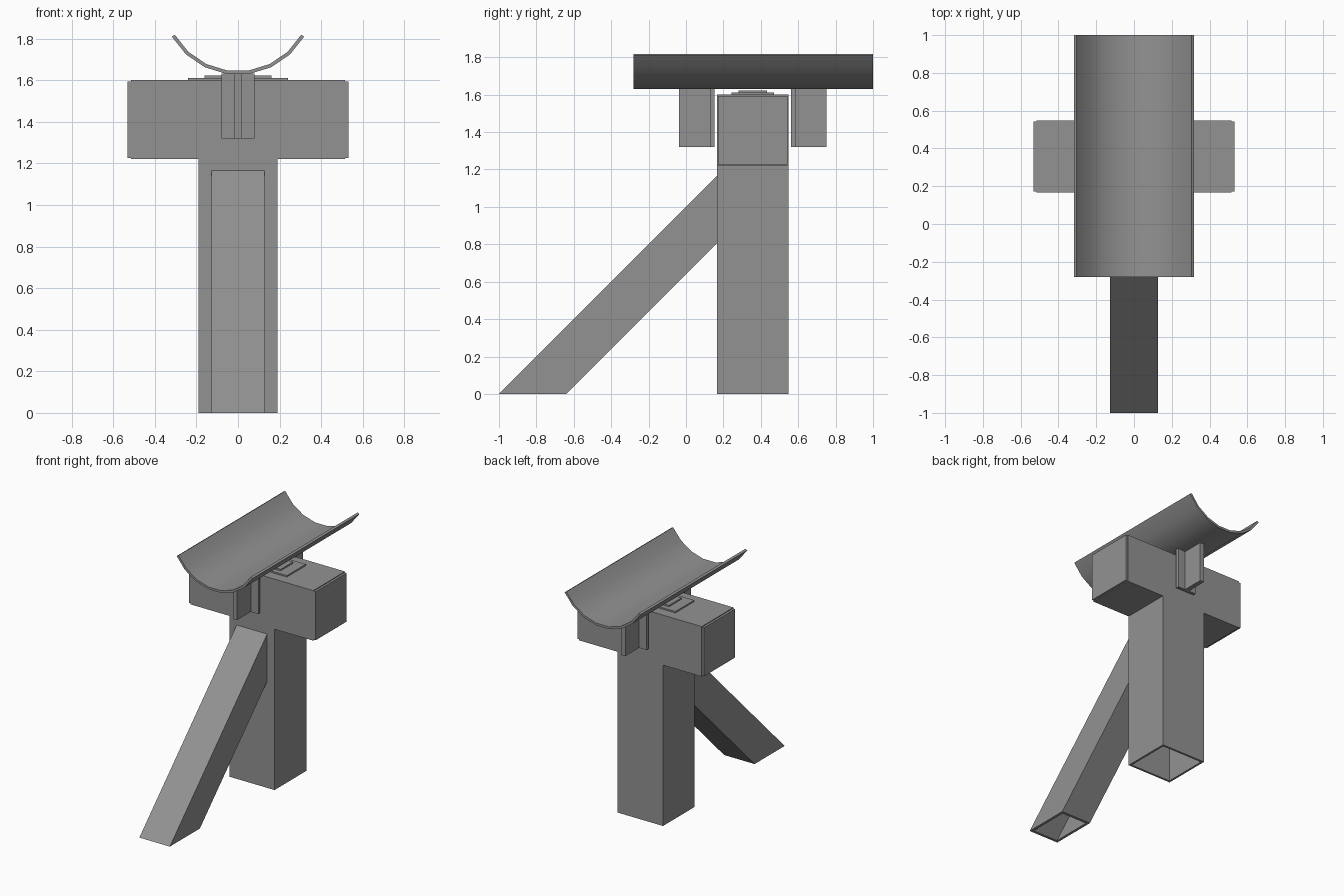
import bpy, bmesh
from math import sin, cos, radians
from mathutils import Vector as V

if "Cube" in bpy.data.objects:
    bpy.data.objects.remove(bpy.data.objects["Cube"])

YC = 0.357  # centre line of post and beam

steel = bpy.data.materials.new("dark_steel")
steel.diffuse_color = (0.29, 0.29, 0.29, 1)
steel.use_nodes = True
steel.node_tree.nodes["Principled BSDF"].inputs["Base Color"].default_value = steel.diffuse_color


def finish(name, bm):
    bmesh.ops.recalc_face_normals(bm, faces=bm.faces)
    me = bpy.data.meshes.new(name)
    bm.to_mesh(me)
    bm.free()
    me.materials.append(steel)
    ob = bpy.data.objects.new(name, me)
    bpy.context.collection.objects.link(ob)
    return ob


def box(name, x0, x1, y0, y1, z0, z1):
    bm = bmesh.new()
    bmesh.ops.create_cube(bm, size=1)
    for v in bm.verts:
        v.co = V(((x0 + x1) / 2 + v.co.x * (x1 - x0),
                  (y0 + y1) / 2 + v.co.y * (y1 - y0),
                  (z0 + z1) / 2 + v.co.z * (z1 - z0)))
    return finish(name, bm)


def tube(name, ends, wall):
    """Hollow rectangular tube; each end is (centre, half vector u, half vector v)."""
    bm = bmesh.new()
    rings = []
    for c, u, v in ends:
        c, u, v = V(c), V(u), V(v)
        for inset in (0, wall):
            su = 1 - inset / u.length
            sv = 1 - inset / v.length
            rings.append([bm.verts.new(c + u * su * a + v * sv * b)
                          for a, b in ((-1, -1), (1, -1), (1, 1), (-1, 1))])
    o0, i0, o1, i1 = rings
    for a, b in ((o0, o1), (o1, i1), (i1, i0), (i0, o0)):
        for k in range(4):
            n = (k + 1) % 4
            bm.faces.new((a[k], a[n], b[n], b[k]))
    return finish(name, bm)


def extrude_y(name, profile, y0, y1):
    """Closed solid from an x-z profile."""
    bm = bmesh.new()
    a, b = ([bm.verts.new((x, y, z)) for x, z in profile] for y in (y0, y1))
    bm.faces.new(a)
    bm.faces.new(b[::-1])
    for k in range(len(a)):
        bm.faces.new((a[k - 1], a[k], b[k], b[k - 1]))
    return finish(name, bm)


# Upright post and cross beam
H = 0.19
tube("post", [((0, YC, 0), (H, 0, 0), (0, H, 0)),
              ((0, YC, 1.22), (H, 0, 0), (0, H, 0))], 0.016)
tube("cross_beam", [((-0.515, YC, 1.41), (0, H, 0), (0, 0, H)),
                    ((0.515, YC, 1.41), (0, H, 0), (0, 0, H))], 0.016)

# Beam end caps
for side, s in (("left", -1), ("right", 1)):
    xs = sorted((s * 0.515, s * 0.532))
    box(side + "_end_cap", *xs, YC - 0.186, YC + 0.186, 1.226, 1.594)

# Diagonal brace, cut level at the ground and upright at the post
tube("diagonal_brace", [((0, -0.82, 0), (0.128, 0, 0), (0, 0.18, 0)),
                        ((0, 0.167, 0.987), (0.128, 0, 0), (0, 0, -0.18))], 0.02)

# Stacked bearing plates on the beam
box("lower_bearing_plate", -0.24, 0.24, YC - 0.113, YC + 0.113, 1.60, 1.611)
box("upper_bearing_plate", -0.16, 0.16, YC - 0.075, YC + 0.075, 1.611, 1.622)

# T-shaped guides hanging under the saddle, either side of the beam
for side, s in (("front", -1), ("back", 1)):
    ys = sorted((YC + s * 0.205, YC + s * 0.228))
    box(side + "_guide_flange", -0.08, 0.08, *ys, 1.32, 1.633)
    ys = sorted((YC + s * 0.228, YC + s * 0.395))
    box(side + "_guide_web", -0.017, 0.017, *ys, 1.32, 1.633)

# Curved pipe saddle, a seven-sided 120 degree arc
R, T, CZ, N = 0.368, 0.017, 1.994, 7
angles = [radians(-60 + 120 * i / N) for i in range(N + 1)]
arc = [(R * sin(a), CZ - R * cos(a)) for a in angles]
arc += [((R - T) * sin(a), CZ - (R - T) * cos(a)) for a in reversed(angles)]
saddle = extrude_y("pipe_saddle", arc, -0.28, 1.0)
bpy.context.view_layer.objects.active = saddle
saddle.select_set(True)
bpy.ops.object.shade_smooth_by_angle(angle=radians(30))
